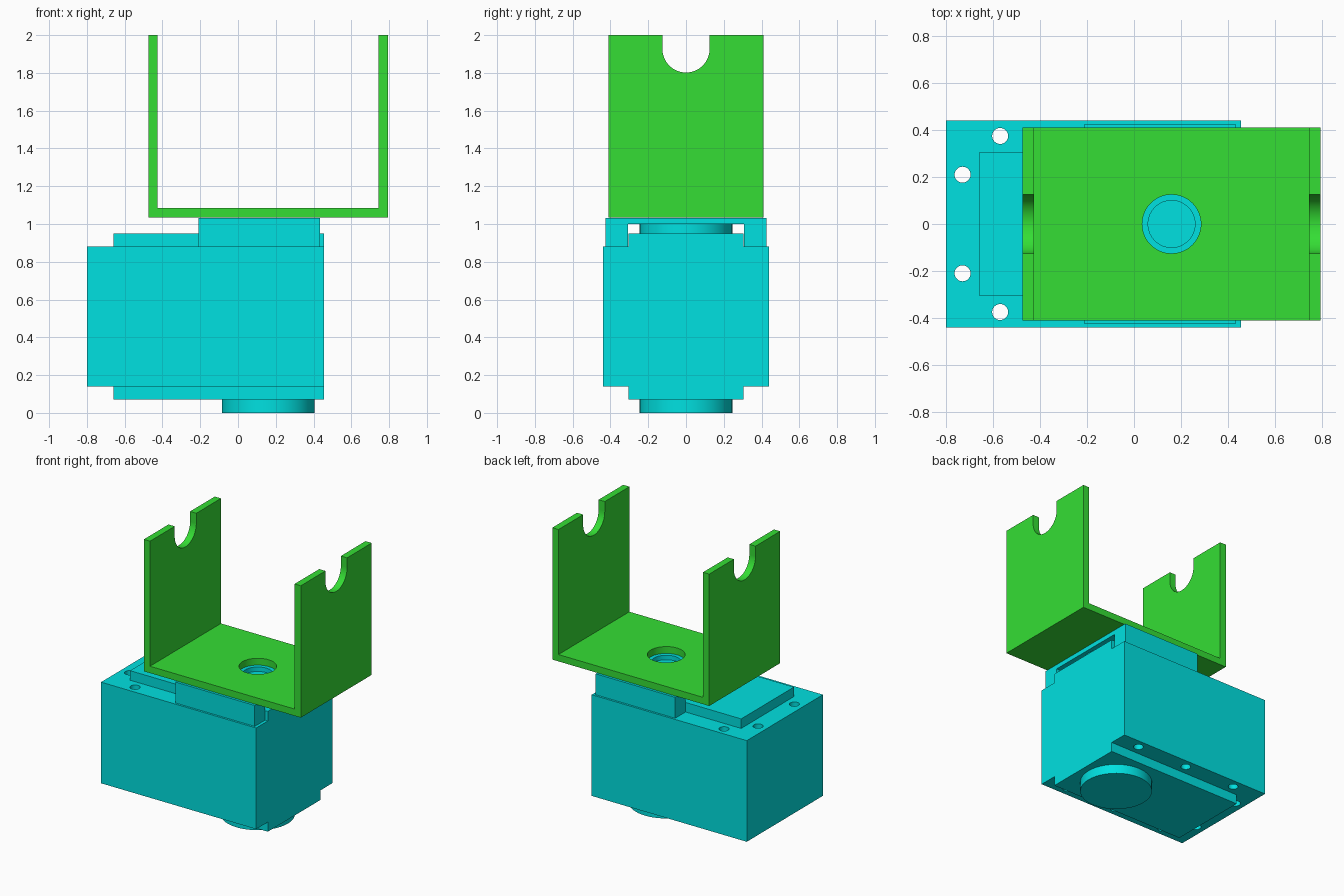
import bpy, bmesh
from math import pi
from mathutils import Matrix, Vector

if "Cube" in bpy.data.objects:
    bpy.data.objects.remove(bpy.data.objects["Cube"])


def material(name, color):
    m = bpy.data.materials.new(name)
    m.diffuse_color = color
    m.use_nodes = True
    m.node_tree.nodes["Principled BSDF"].inputs["Base Color"].default_value = m.diffuse_color
    return m


CYAN = material("cyan", (0.0, 0.75, 0.75, 1))
GREEN = material("green", (0.035, 0.73, 0.035, 1))
AXIS_X = 0.16  # output shaft position


def make(name, bm, mat=None):
    bmesh.ops.recalc_face_normals(bm, faces=bm.faces)
    me = bpy.data.meshes.new(name)
    bm.to_mesh(me)
    bm.free()
    ob = bpy.data.objects.new(name, me)
    bpy.context.collection.objects.link(ob)
    if mat:
        me.materials.append(mat)
    return ob


def box(name, x0, x1, y0, y1, z0, z1, mat=None):
    bm = bmesh.new()
    bmesh.ops.create_cube(bm, size=1)
    for v in bm.verts:
        v.co = Vector((x0 + (v.co.x + .5) * (x1 - x0),
                       y0 + (v.co.y + .5) * (y1 - y0),
                       z0 + (v.co.z + .5) * (z1 - z0)))
    return make(name, bm, mat)


def cylinder(name, center, r, depth, mat=None, along_x=False, seg=64):
    bm = bmesh.new()
    m = Matrix.Translation(center)
    if along_x:
        m = m @ Matrix.Rotation(pi / 2, 4, 'Y')
    bmesh.ops.create_cone(bm, cap_ends=True, segments=seg, radius1=r,
                          radius2=r, depth=depth, matrix=m)
    return make(name, bm, mat)


def extrude(name, points, offset, mat):
    bm = bmesh.new()
    f = bm.faces.new([bm.verts.new(p) for p in points])
    res = bmesh.ops.extrude_face_region(bm, geom=[f], use_keep_orig=True)
    verts = [g for g in res["geom"] if isinstance(g, bmesh.types.BMVert)]
    bmesh.ops.translate(bm, verts=verts, vec=offset)
    return make(name, bm, mat)


def combine(ob, other, op):
    mod = ob.modifiers.new(op, 'BOOLEAN')
    mod.operation, mod.solver, mod.object = op, 'EXACT', other
    bpy.context.view_layer.objects.active = ob
    bpy.ops.object.modifier_apply(modifier=mod.name)
    bpy.data.objects.remove(other)


# Servo housing with raised top and bottom covers
housing = box("servo_housing", -0.8, 0.455, -0.44, 0.44, 0.14, 0.88, CYAN)
combine(housing, box("covers", -0.66, 0.455, -0.305, 0.305, 0.07, 0.95, CYAN), 'UNION')

# Mounting holes through the housing rim
for x, y in ((-0.73, 0.21), (-0.57, 0.375), (-0.147, 0.375), (0.275, 0.375)):
    for s in (1, -1):
        combine(housing, cylinder("hole", (x, s * y, 0.5), 0.034, 1.4, seg=32), 'DIFFERENCE')

# Output disc on top and idler disc underneath
output_disc = cylinder("output_disc", (AXIS_X, 0, 0.975), 0.245, 0.05, CYAN)
idler_disc = cylinder("idler_disc", (AXIS_X, 0, 0.035), 0.245, 0.07, CYAN)

# Saddle plate bridging the output disc, with side feet
yz = [(-0.425, 0.88), (-0.308, 0.88), (-0.308, 1.0), (0.308, 1.0),
      (0.308, 0.88), (0.425, 0.88), (0.425, 1.033), (-0.425, 1.033)]
saddle = extrude("saddle_plate", [(-0.21, y, z) for y, z in yz], (0.643, 0, 0), CYAN)
combine(saddle, cylinder("bore", (AXIS_X, 0, 1.0), 0.1, 0.3), 'DIFFERENCE')

# U-shaped bracket
L, R, T = -0.475, 0.795, 0.05
xz = [(L, 1.035), (R, 1.035), (R, 2), (R - T, 2), (R - T, 1.085),
      (L + T, 1.085), (L + T, 2), (L, 2)]
bracket = extrude("u_bracket", [(x, -0.41, z) for x, z in xz], (0, 0.82, 0), GREEN)
combine(bracket, cylinder("bore", (AXIS_X, 0, 1.06), 0.125, 0.3), 'DIFFERENCE')

# Open round notches in both bracket arms
notch = cylinder("notch", (AXIS_X, 0, 1.927), 0.125, 2, along_x=True)
combine(notch, box("slot", AXIS_X - 1, AXIS_X + 1, -0.125, 0.125, 1.927, 2.2), 'UNION')
combine(bracket, notch, 'DIFFERENCE')

# Smooth the round walls, keep edges sharp
bpy.ops.object.select_all(action='DESELECT')
for ob in (housing, output_disc, idler_disc, saddle, bracket):
    ob.select_set(True)
bpy.context.view_layer.objects.active = housing
bpy.ops.object.shade_smooth_by_angle(angle=pi / 6)
